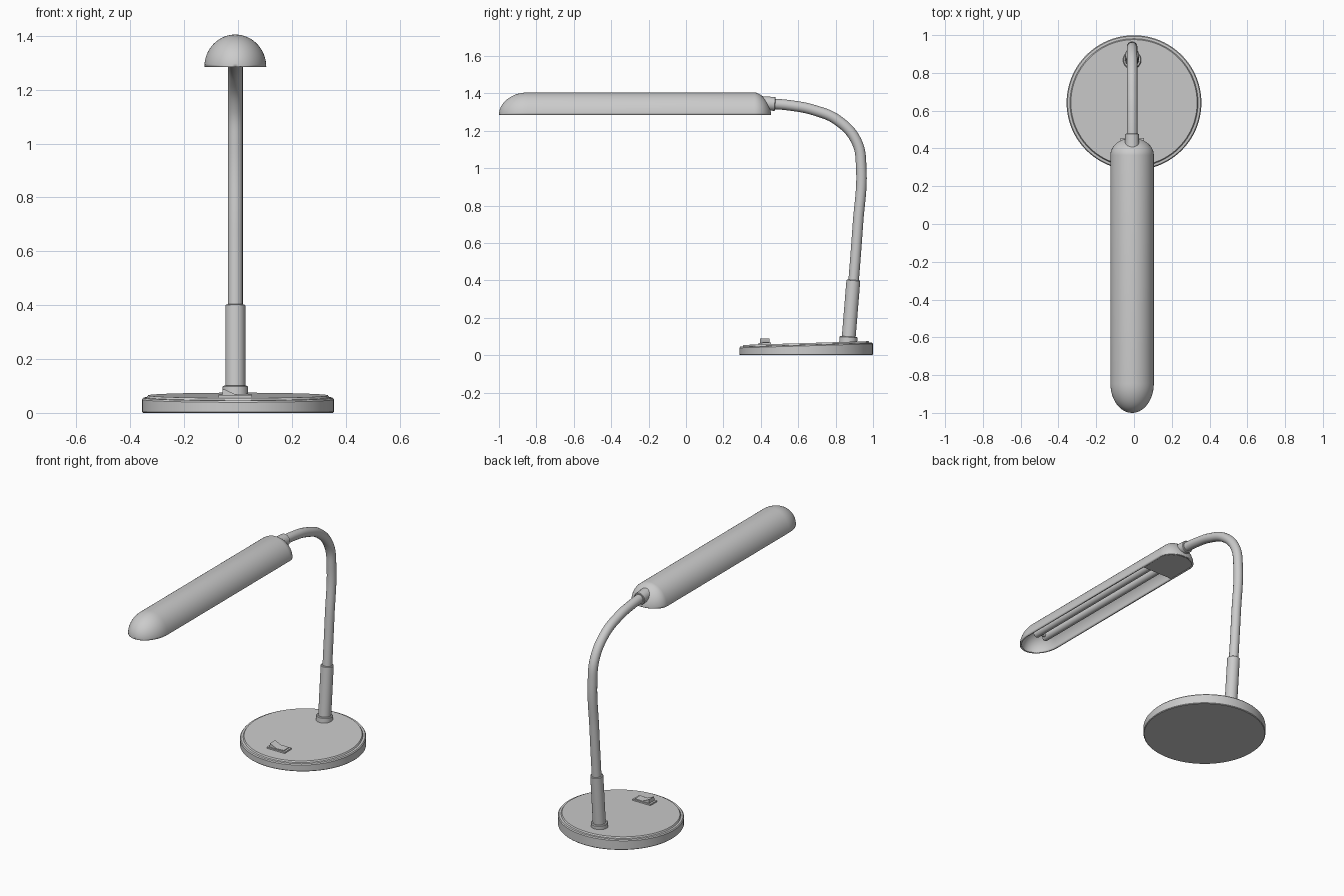
import bpy, bmesh
from math import sin, cos, pi
from mathutils import Vector

if "Cube" in bpy.data.objects:
    bpy.data.objects.remove(bpy.data.objects["Cube"])

CX = -0.01   # centre line of stem and head
BY = 0.642   # base centre


def add_mesh(name, verts, faces, angle=0.6):
    bm = bmesh.new()
    vs = [bm.verts.new(v) for v in verts]
    for f in faces:
        bm.faces.new([vs[i] for i in f])
    bmesh.ops.remove_doubles(bm, verts=bm.verts, dist=1e-5)
    bmesh.ops.recalc_face_normals(bm, faces=bm.faces)
    me = bpy.data.meshes.new(name)
    bm.to_mesh(me)
    bm.free()
    ob = bpy.data.objects.new(name, me)
    bpy.context.collection.objects.link(ob)
    smooth(ob, angle)
    return ob


def smooth(ob, angle=0.6):
    bpy.ops.object.select_all(action='DESELECT')
    ob.select_set(True)
    bpy.context.view_layer.objects.active = ob
    bpy.ops.object.shade_smooth_by_angle(angle=angle)


def grid_faces(rows, cols, wrap):
    n = cols if wrap else cols - 1
    return [(i * cols + j, i * cols + (j + 1) % cols,
             (i + 1) * cols + (j + 1) % cols, (i + 1) * cols + j)
            for i in range(rows - 1) for j in range(n)]


def lathe(name, profile, origin, axis=(0, 0, 1), seg=48, slope=0, angle=0.4):
    q = Vector((0, 0, 1)).rotation_difference(Vector(axis))
    verts = []
    for r, z in profile:
        for j in range(seg):
            a = 2 * pi * j / seg
            v = Vector((r * cos(a), r * sin(a), z))
            if z > 0.02:
                v.z += slope * v.y
            verts.append(Vector(origin) + q @ v)
    return add_mesh(name, verts, grid_faces(len(profile), seg, True), angle)


def rod(name, p, q, r, bevel=0.003):
    d = Vector(q) - Vector(p)
    L = d.length
    return lathe(name, [(0, 0), (r - bevel, 0), (r, bevel), (r, L - bevel),
                        (r - bevel, L), (0, L)], p, d, 32)


def prism(name, outline, vec):
    n = len(outline)
    verts = [Vector(p) for p in outline] + [Vector(p) + Vector(vec) for p in outline]
    faces = [tuple(range(n)), tuple(range(n, 2 * n))]
    faces += [(i, (i + 1) % n, (i + 1) % n + n, i + n) for i in range(n)]
    return add_mesh(name, verts, faces)


def tube(name, pts, r):
    cu = bpy.data.curves.new(name, 'CURVE')
    cu.dimensions = '3D'
    cu.bevel_depth, cu.bevel_resolution = r, 6
    cu.use_fill_caps = True
    cu.resolution_u = 12
    sp = cu.splines.new('BEZIER')
    sp.bezier_points.add(len(pts) - 1)
    for b, p in zip(sp.bezier_points, pts):
        b.co = p
        b.handle_left_type = b.handle_right_type = 'AUTO'
    ob = bpy.data.objects.new(name, cu)
    bpy.context.collection.objects.link(ob)
    bpy.ops.object.select_all(action='DESELECT')
    ob.select_set(True)
    bpy.context.view_layer.objects.active = ob
    bpy.ops.object.convert(target='MESH')
    smooth(bpy.context.object)


# Base disc with gently sloping, stepped top
lathe("base", [(0, 0), (0.353, 0), (0.357, 0.004), (0.357, 0.05), (0.352, 0.056),
               (0.339, 0.057), (0.334, 0.065), (0, 0.065)],
      (0, BY, 0), seg=96, slope=0.03)

# Stem collar and sleeve
rod("stem_collar", (CX, 0.866, 0.05), (CX, 0.869, 0.1), 0.048, 0.004)
rod("stem_sleeve", (CX, 0.867, 0.06), (CX, 0.895, 0.402), 0.037)

# Flexible neck
neck = [(0.895, 0.38), (0.919, 0.7), (0.937, 1.0), (0.913, 1.14), (0.815, 1.253),
        (0.685, 1.31), (0.56, 1.335), (0.42, 1.347)]
tube("flexible_neck", [(CX, y, z) for y, z in neck], 0.028)
rod("neck_connector", (CX, 0.36, 1.351), (CX, 0.477, 1.343), 0.037)

# Rocker switch
prism("switch_frame", [(CX - 0.062, 0.388, 0.05), (CX + 0.062, 0.388, 0.05),
                       (CX + 0.062, 0.388, 0.066), (CX - 0.062, 0.388, 0.066)],
      (0, 0.066, 0.002))
prism("switch_rocker", [(CX - 0.05, 0.395, 0.055), (CX + 0.05, 0.395, 0.055),
                        (CX + 0.05, 0.395, 0.071), (CX, 0.395, 0.069),
                        (CX - 0.046, 0.395, 0.09)], (0, 0.052, 0))

# Lamp head shell: half-round section, rounded at both ends
R, H, Z0 = 0.115, 0.12, 1.285
Y0, Y1, F, B = -1.0, 0.455, 0.155, 0.09
N, C = 14, 33
rings = []   # y, width scale, height scale
for i in range(N + 1):
    a = pi / 2 * i / N
    rings.append((Y0 + F - F * cos(a), sin(a), sin(a)))
for i in range(N + 1):
    a = pi / 2 * i / N
    t = sin(a)
    rings.append((Y1 - B + B * t, cos(a), max(0, 1 - t ** 1.75) ** (1 / 1.75)))
verts = [(CX + R * w * cos(pi * j / (C - 1)), y, Z0 + H * h * sin(pi * j / (C - 1)))
         for y, w, h in rings for j in range(C)]
head = add_mesh("lamp_head", verts, grid_faces(len(rings), C, False), 0.7)
mod = head.modifiers.new("wall", 'SOLIDIFY')
mod.thickness, mod.offset = 0.01, -1

# Cover plate under the rear of the head, with bulb socket
w, yb, ye = 0.108, Y1 - B, B - 0.006
arc = [(CX + w * cos(pi * k / 24), yb + ye * sin(pi * k / 24), Z0 + 0.001) for k in range(25)]
prism("rear_cover", arc + [(CX - w, 0.2, Z0 + 0.001), (CX + w, 0.2, Z0 + 0.001)], (0, 0, 0.012))
prism("bulb_socket", [(CX - 0.075, 0.2, Z0 + 0.01), (CX + 0.075, 0.2, Z0 + 0.01),
                      (CX + 0.055, 0.2, Z0 + 0.08), (CX - 0.055, 0.2, Z0 + 0.08)], (0, 0.12, 0))

# Twin fluorescent tubes joined near the front
ZB = Z0 + 0.045
for side, s in (("left", -1), ("right", 1)):
    rod("bulb_tube_" + side, (CX + s * 0.032, 0.22, ZB), (CX + s * 0.032, -0.87, ZB), 0.022, 0.008)
rod("bulb_bridge", (CX - 0.032, -0.84, ZB), (CX + 0.032, -0.84, ZB), 0.012)
